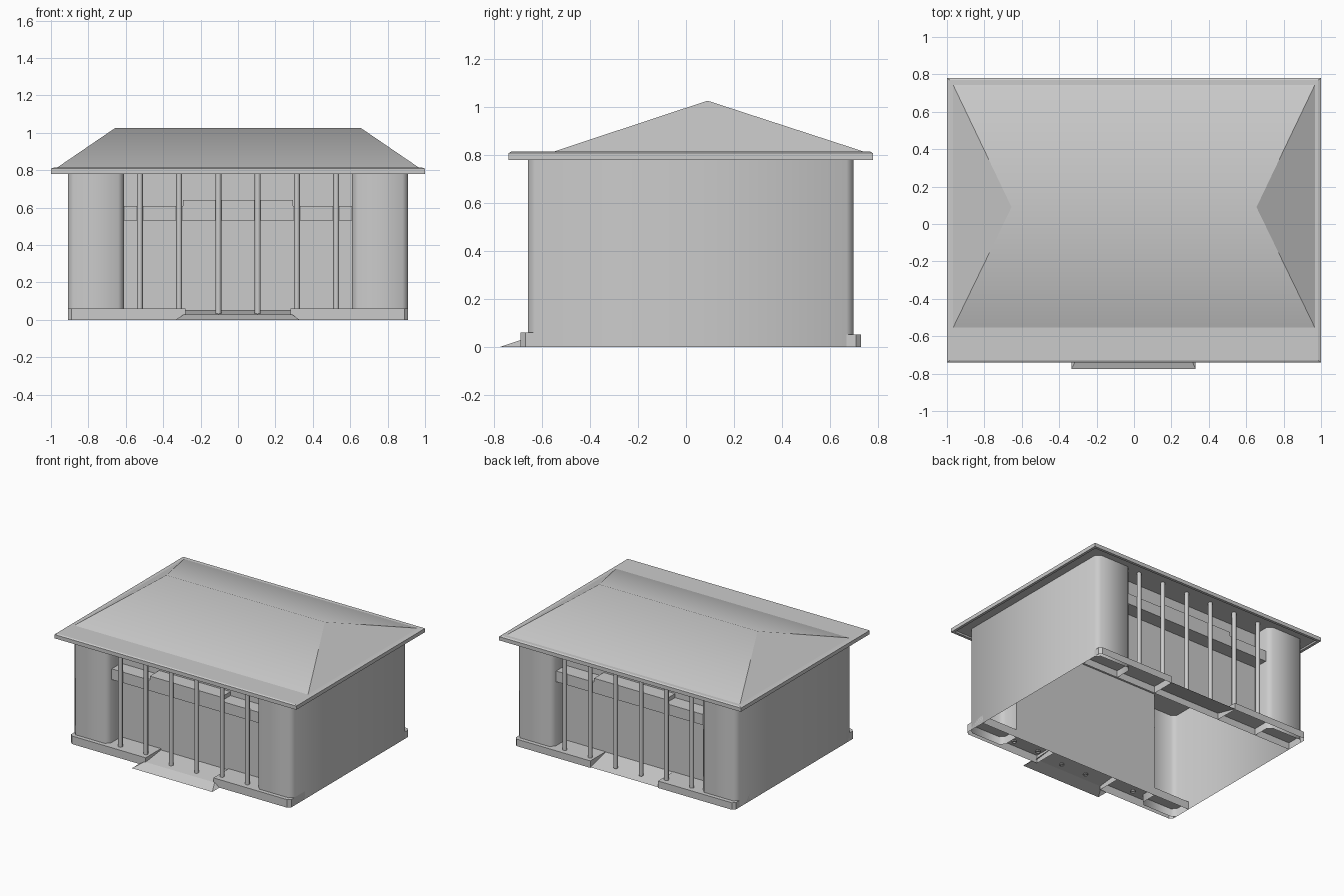
import bpy, bmesh, math

if "Cube" in bpy.data.objects:
    bpy.data.objects.remove(bpy.data.objects["Cube"])

FRONT, BACK = -0.51, 0.55      # recessed wall planes
COLS = (0.105, 0.315, 0.525)   # column offsets, mirrored

def make(name, verts, faces, angle=None):
    me = bpy.data.meshes.new(name)
    me.from_pydata(verts, [], faces)
    ob = bpy.data.objects.new(name, me)
    bpy.context.collection.objects.link(ob)
    bm = bmesh.new()
    bm.from_mesh(me)
    bmesh.ops.recalc_face_normals(bm, faces=bm.faces)
    bm.to_mesh(me)
    bm.free()
    if angle:
        bpy.ops.object.select_all(action='DESELECT')
        bpy.context.view_layer.objects.active = ob
        ob.select_set(True)
        bpy.ops.object.shade_smooth_by_angle(angle=math.radians(angle))
    return ob

def prism(name, outline, z0, z1, top=True, bottom=False, angle=None):
    n = len(outline)
    verts = [(x, y, z) for z in (z0, z1) for x, y in outline]
    faces = [(i, (i + 1) % n, n + (i + 1) % n, n + i) for i in range(n)]
    if top:
        faces.append(tuple(range(n, 2 * n)))
    if bottom:
        faces.append(tuple(range(n))[::-1])
    return make(name, verts, faces, angle)

def rect(x0, x1, y0, y1):
    return [(x0, y0), (x1, y0), (x1, y1), (x0, y1)]

def rings(name, levels):
    # stack of rectangles (x half width, y0, y1, z), capped at both ends
    verts, faces = [], []
    for k, (w, y0, y1, z) in enumerate(levels):
        verts += [(x, y, z) for x, y in rect(-w, w, y0, y1)]
        if k:
            a, b = 4 * k - 4, 4 * k
            faces += [(a + i, a + (i + 1) % 4, b + (i + 1) % 4, b + i) for i in range(4)]
    n = len(verts)
    faces += [(3, 2, 1, 0), (n - 4, n - 3, n - 2, n - 1)]
    return make(name, verts, faces)

# eaves slab with a recessed soffit and a slim top lip
rings("eaves", [(0.975, -0.715, 0.755, 0.79), (0.98, -0.72, 0.76, 0.78),
                (1.0, -0.74, 0.78, 0.78), (1.0, -0.74, 0.78, 0.808),
                (0.985, -0.73, 0.77, 0.814)])

# hipped roof
make("hip_roof", [(-0.97, -0.56, 0.812), (0.97, -0.56, 0.812), (0.97, 0.75, 0.812),
                  (-0.97, 0.75, 0.812), (-0.655, 0.09, 1.027), (0.655, 0.09, 1.027)],
     [(0, 1, 5, 4), (1, 2, 5), (2, 3, 4, 5), (3, 0, 4)], 38)

# hollow walls: H-shaped plan with chamfered wing corners
half = [(0.61, FRONT), (0.61, -0.63), (0.64, -0.66), (0.88, -0.66), (0.91, -0.63),
        (0.91, 0.67), (0.88, 0.70), (0.64, 0.70), (0.61, 0.67), (0.61, BACK)]
prism("walls", half + [(-x, y) for x, y in reversed(half)], 0, 0.79, top=False, angle=50)

for side, s in (("right", 1), ("left", -1)):
    # plinths, open underneath
    for tag, yo, yi, d, h in (("front", -0.69, FRONT, 0.02, 0.06), ("back", 0.73, BACK, -0.02, 0.052)):
        pts = [(0.28, yi), (0.28, yo), (0.89, yo), (0.91, yo + d), (0.91, yi)]
        prism(f"{tag}_plinth_{side}", [(s * x, y) for x, y in pts], 0, h)

    # columns and the lintels between them
    for tag, y, sgn in (("front", -0.637, 1), ("back", 0.68, -1)):
        for i, x in enumerate(COLS):
            z0 = 0.028 if i == 0 else 0.05
            ring = [(s * x + 0.016 * math.cos(a), y + 0.016 * math.sin(a))
                    for a in (math.tau * k / 8 for k in range(8))]
            prism(f"{tag}_column_{side}_{i + 1}", ring, z0, 0.79, angle=50)
        yl, yw = y + 0.017 * sgn, FRONT if sgn > 0 else BACK
        lo, hi = min(yl, yw), max(yl, yw)
        x0, x1 = sorted((s * 0.295, s * 0.615))
        prism(f"{tag}_side_lintel_{side}", rect(x0, x1, lo, hi), 0.53, 0.61, bottom=True)

# taller lintels over the central bays
prism("front_centre_lintel", rect(-0.295, 0.295, -0.62, FRONT), 0.53, 0.64, bottom=True)
prism("back_centre_lintel", rect(-0.295, 0.295, BACK, 0.663), 0.53, 0.64, bottom=True)

# entrance ramps: flared front apron plus landing, short slope at the back
make("front_ramp", [(-0.335, -0.775, 0), (0.33, -0.775, 0), (0.33, -0.69, 0), (-0.335, -0.69, 0),
                    (-0.29, -0.69, 0.028), (0.29, -0.69, 0.028), (0.28, FRONT, 0.05), (-0.28, FRONT, 0.05)],
     [(0, 1, 5, 4), (1, 2, 5), (0, 4, 3), (4, 5, 6, 7)])
make("back_ramp", [(-0.28, 0.73, 0.005), (0.28, 0.73, 0.005), (0.28, BACK, 0.05), (-0.28, BACK, 0.05)],
     [(0, 1, 2, 3)])
